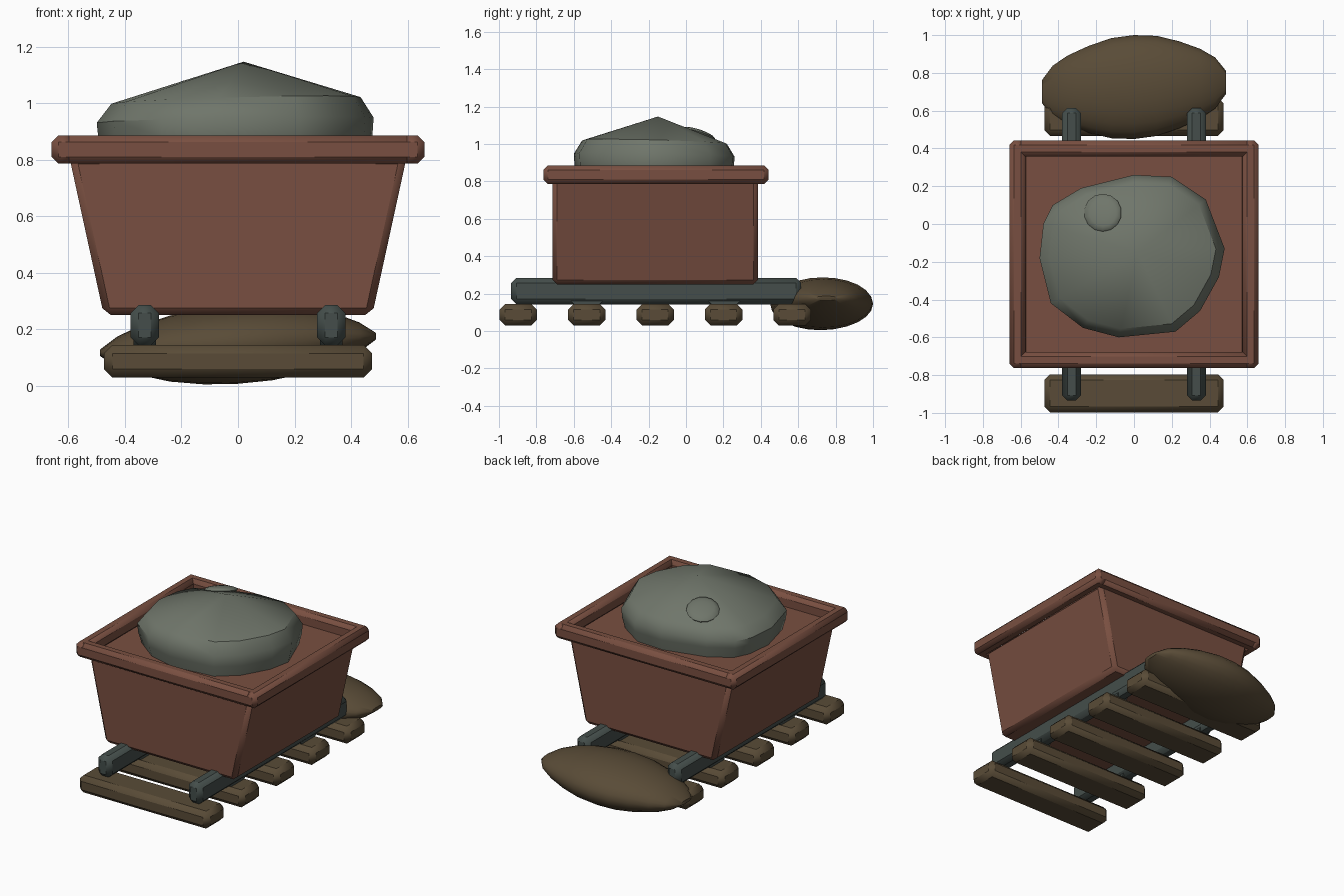
import bpy
import bmesh
import math

cube = bpy.data.objects.get("Cube")
if cube:
    bpy.data.objects.remove(cube, do_unlink=True)


def material(name, rgb):
    m = bpy.data.materials.new(name)
    m.use_nodes = True
    m.diffuse_color = (*rgb, 1)
    m.node_tree.nodes["Principled BSDF"].inputs["Base Color"].default_value = (*rgb, 1)
    return m


rust = material("rust brown", (0.19, 0.078, 0.052))
stone = material("grey green stone", (0.16, 0.18, 0.145))
iron = material("dark iron", (0.058, 0.076, 0.070))
wood = material("dull wood", (0.100, 0.071, 0.038))


def finish(name, bm, mat, bevel=0, angle=50):
    bmesh.ops.recalc_face_normals(bm, faces=bm.faces)
    mesh = bpy.data.meshes.new(name)
    bm.to_mesh(mesh)
    bm.free()
    mesh.materials.append(mat)
    obj = bpy.data.objects.new(name, mesh)
    bpy.context.collection.objects.link(obj)
    if bevel:
        mod = obj.modifiers.new("chamfer", 'BEVEL')
        mod.width = bevel
        mod.segments = 1
        mod.limit_method = 'ANGLE'
    bpy.ops.object.select_all(action='DESELECT')
    obj.select_set(True)
    bpy.context.view_layer.objects.active = obj
    bpy.ops.object.shade_smooth_by_angle(angle=math.radians(angle))
    return obj


def box(name, x, y, z, mat, bevel, top_x=None):
    """Box from (min, max) ranges; top_x gives a different width at the top."""
    bm = bmesh.new()
    bmesh.ops.create_cube(bm, size=1)
    for v in bm.verts:
        rx = top_x if top_x and v.co.z > 0 else x
        v.co = [r[0] if c < 0 else r[1] for c, r in zip(v.co, (rx, y, z))]
    return finish(name, bm, mat, bevel)


def loft(name, rings, mat, tip=None, angle=50):
    """Skin closed rings in order, capping the ends or closing at a tip."""
    bm = bmesh.new()
    loops = [[bm.verts.new(p) for p in ring] for ring in rings]
    n = len(loops[0])
    for a, b in zip(loops, loops[1:]):
        for i in range(n):
            j = (i + 1) % n
            bm.faces.new((a[i], a[j], b[j], b[i]))
    bm.faces.new(loops[0])
    if tip:
        top = bm.verts.new(tip)
        for i in range(n):
            bm.faces.new((loops[-1][i], loops[-1][(i + 1) % n], top))
    else:
        bm.faces.new(loops[-1])
    return finish(name, bm, mat, angle=angle)


# Track: sleepers and two rails
for i in range(5):
    y = -0.897 + i * 0.366
    box(f"sleeper_{i + 1}", (-0.475, 0.475), (y - 0.1, y + 0.1), (0.03, 0.145), wood, 0.03)

for side, s in (("left", 1), ("right", -1)):
    x = 0.33 * s
    box(f"{side}_rail", (x - 0.05, x + 0.05), (-0.935, 0.615), (0.143, 0.285), iron, 0.028)
    # Low octagonal wheels sunk into the rails
    for end, y in (("front", -0.53), ("back", 0.205)):
        rings = [[(x + dx, y + 0.115 * math.cos(a), 0.226 + 0.115 * math.sin(a))
                  for a in [math.radians(22.5 + 45 * k) for k in range(8)]]
                 for dx in (-0.04, 0.04)]
        loft(f"{end}_{side}_wheel", rings, iron)

# Tapered tub
box("tub", (-0.475, 0.475), (-0.715, 0.385), (0.25, 0.81), rust, 0.025, top_x=(-0.597, 0.597))

# Rim bars round the tub
for side, s in (("left", 1), ("right", -1)):
    box(f"rim_{side}", sorted((0.575 * s, 0.66 * s)), (-0.763, 0.442), (0.786, 0.886), rust, 0.024)
for end, y in (("front", (-0.763, -0.678)), ("back", (0.357, 0.442))):
    box(f"rim_{end}", (-0.63, 0.63), y, (0.786, 0.886), rust, 0.024)

# Heaped boulder: an irregular outline stepped inwards up to a peak
outline = [(-0.5, -0.18), (-0.48, 0.0), (-0.43, 0.1), (-0.28, 0.19), (0.0, 0.26), (0.2, 0.25),
           (0.38, 0.13), (0.48, -0.13), (0.45, -0.28), (0.35, -0.46), (0.22, -0.57),
           (-0.08, -0.6), (-0.27, -0.55), (-0.44, -0.42)]
peak = (0.02, -0.15)


def boulder_ring(scale, z, tilt=0):
    return [(peak[0] + (x - peak[0]) * scale, peak[1] + (y - peak[1]) * scale,
             z + tilt * (x - y - 0.15)) for x, y in outline]


loft("boulder", [boulder_ring(0.9, 0.72), boulder_ring(0.99, 0.88),
                 boulder_ring(1, 0.94, 0.02), boulder_ring(0.9, 1.01, 0.025)],
     stone, tip=(*peak, 1.147), angle=40)

# Small lump on the boulder
bm = bmesh.new()
bmesh.ops.create_uvsphere(bm, u_segments=14, v_segments=8, radius=0.1)
for v in bm.verts:
    v.co = (v.co.x - 0.165, v.co.y + 0.06,
            v.co.z * 0.25 + 1.05 + 0.2 * v.co.x - 0.28 * v.co.y)
finish("boulder_lump", bm, stone)

# Lens-shaped log mound behind the track
half = [(0, 0.275, 0.139), (0.12, 0.265, 0.134), (0.24, 0.23, 0.117),
        (0.35, 0.185, 0.087), (0.43, 0.135, 0.052), (0.488, 0.06, 0.012)]
sections = [(-x, ry, rz) for x, ry, rz in half[:0:-1]] + half
rings = [[(x, 0.725 + 0.05 * x + ry * math.cos(a), 0.146 + 0.06 * x + rz * math.sin(a))
          for a in [math.tau * k / 24 for k in range(24)]] for x, ry, rz in sections]
loft("mound", rings, wood)
